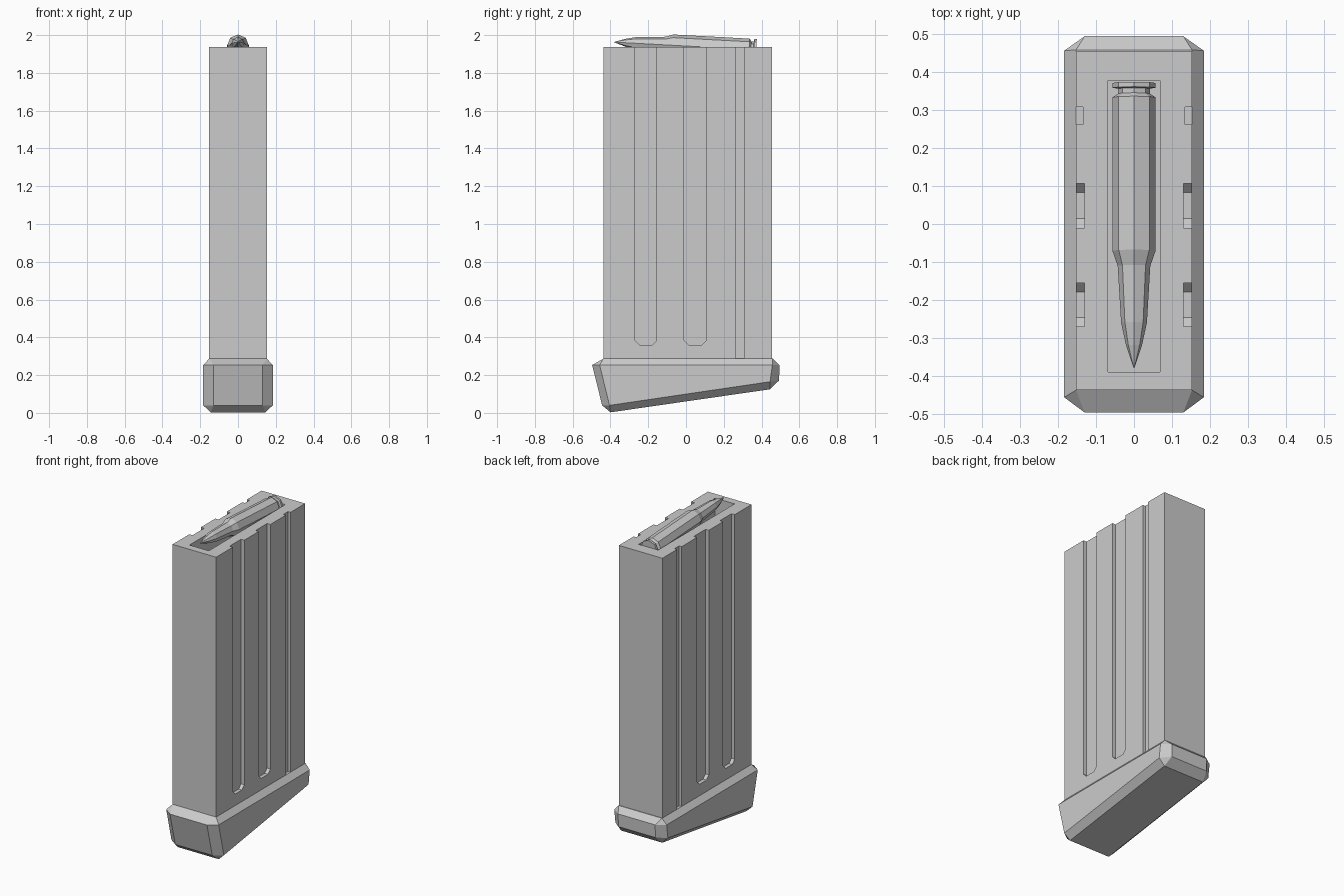
import bpy, bmesh, math
from mathutils import Matrix

if "Cube" in bpy.data.objects:
    bpy.data.objects.remove(bpy.data.objects["Cube"])


def make(name, bm):
    bmesh.ops.remove_doubles(bm, verts=bm.verts[:], dist=1e-5)
    bmesh.ops.recalc_face_normals(bm, faces=bm.faces[:])
    me = bpy.data.meshes.new(name)
    bm.to_mesh(me)
    bm.free()
    ob = bpy.data.objects.new(name, me)
    bpy.context.collection.objects.link(ob)
    return ob


def loft(name, rings):
    """Skin a list of equal-length rings; coincident points merge."""
    bm = bmesh.new()
    vs = [[bm.verts.new(p) for p in r] for r in rings]
    n = len(rings[0])
    for a, b in zip(vs, vs[1:]):
        for i in range(n):
            j = (i + 1) % n
            bm.faces.new((a[i], a[j], b[j], b[i]))
    bm.faces.new(vs[0])
    bm.faces.new(vs[-1])
    bmesh.ops.dissolve_degenerate(bm, edges=bm.edges[:], dist=1e-5)
    return make(name, bm)


def prism(name, profile, x0, x1):
    """Extrude a (y, z) profile along x."""
    return loft(name, [[(x, y, z) for y, z in profile] for x in (x0, x1)])


def rect(y0, y1, z0, z1):
    return [(y0, z0), (y1, z0), (y1, z1), (y0, z1)]


def cut(target, cutter):
    m = target.modifiers.new("cut", 'BOOLEAN')
    m.operation = 'DIFFERENCE'
    m.solver = 'EXACT'
    m.object = cutter
    cutter.hide_render = True
    cutter.hide_viewport = True


# Box body with top recess and side grooves
W, TOP = 0.153, 1.937
body = prism("magazine_body", rect(-0.438, 0.455, 0.27, TOP), -W, W)
cut(body, prism("recess_cutter", rect(-0.39, 0.378, 1.82, 2.1), -0.068, 0.068))


def slot(y0, y1, z, c=0.024):
    return [(y0 + c, z), (y1 - c, z), (y1, z + c), (y1, 2.1), (y0, 2.1), (y0, z + c)]


grooves = [(slot(-0.27, -0.155, 0.36), 0.023),
           (slot(-0.01, 0.107, 0.36), 0.023),
           (rect(0.262, 0.308, 0.28, 2.1), 0.018)]
for profile, depth in grooves:
    for s in (-1, 1):
        cut(body, prism("groove_cutter", profile, s * (W - depth), s * 0.25))


# Base plate: chamfered block with sloping underside
def ring(xe, xs, fe, fs, bs, be):
    """Eight-point ring from (y, z) at front end, front side, back side, back end."""
    pts = [(xe, *fe), (xs, *fs), (xs, *bs), (xe, *be)]
    return pts + [(-x, y, z) for x, y, z in reversed(pts)]


f, b = (-0.438, 0.287), (0.459, 0.287)
f2, b2 = (-0.40, 0.003), (0.445, 0.125)
loft("base_plate", [
    ring(W, W, f, f, b, b),
    ring(0.13, 0.184, (-0.497, 0.253), (-0.457, 0.253), (0.457, 0.253), (0.495, 0.253)),
    ring(0.13, 0.184, (-0.444, 0.04), (-0.405, 0.04), (0.445, 0.165), (0.493, 0.172)),
    ring(0.145, 0.145, f2, f2, b2, b2)])

# Cartridge: eight-sided lathe along y, tilted slightly nose-up
prof = [(0, 0.0), (0.06, 0.021), (0.12, 0.034), (0.27, 0.043), (0.31, 0.057),
        (0.715, 0.057), (0.725, 0.042), (0.738, 0.042), (0.74, 0.057), (0.753, 0.057)]
cart = loft("cartridge", [
    [(r * math.sin(k * math.pi / 4), y, r * math.cos(k * math.pi / 4)) for k in range(8)]
    for y, r in [(0, 0.0008)] + prof[1:]])
cart.data.transform(Matrix.Translation((0, -0.38, 1.963)) @ Matrix.Rotation(-0.054, 4, 'X'))
